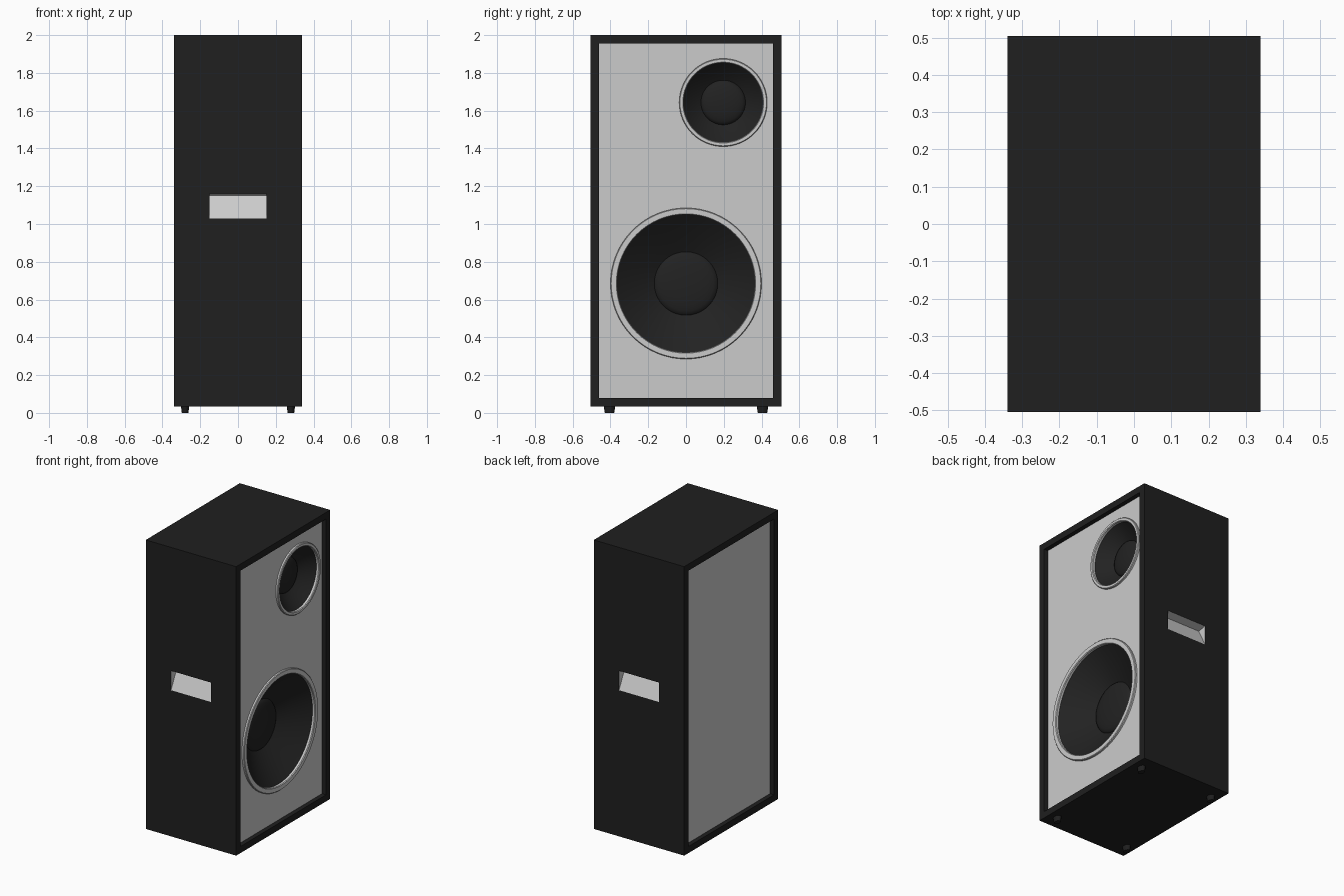
import bpy, bmesh
from math import radians, tau, sin, cos, pi

if "Cube" in bpy.data.objects:
    bpy.data.objects.remove(bpy.data.objects["Cube"])


def material(name, v):
    m = bpy.data.materials.new(name)
    m.diffuse_color = (v, v, v, 1)
    m.use_nodes = True
    m.node_tree.nodes["Principled BSDF"].inputs["Base Color"].default_value = m.diffuse_color
    return m


BLACK = material("black_paint", 0.014)
CONE = material("black_cone", 0.016)


def finish(name, bm, mat=None, smooth=False):
    bmesh.ops.recalc_face_normals(bm, faces=bm.faces)
    me = bpy.data.meshes.new(name)
    bm.to_mesh(me)
    bm.free()
    ob = bpy.data.objects.new(name, me)
    bpy.context.collection.objects.link(ob)
    if mat:
        me.materials.append(mat)
    if smooth:
        bpy.ops.object.select_all(action='DESELECT')
        ob.select_set(True)
        bpy.context.view_layer.objects.active = ob
        bpy.ops.object.shade_smooth_by_angle(angle=radians(35))
    return ob


def box(name, lo, hi, mat=None):
    bm = bmesh.new()
    bmesh.ops.create_cube(bm, size=1)
    for v in bm.verts:
        v.co = [(a + b) / 2 + c * (b - a) for a, b, c in zip(lo, hi, v.co)]
    return finish(name, bm, mat)


def lathe(name, profile, y, z, mat=None, steps=64):
    # profile of (radius, x), turned around an axis along x
    bm = bmesh.new()
    vs = [bm.verts.new((x, y + r, z)) for r, x in profile]
    for a, b in zip(vs, vs[1:]):
        bm.edges.new((a, b))
    bmesh.ops.spin(bm, geom=bm.verts[:] + bm.edges[:], cent=(0, y, z), axis=(1, 0, 0),
                   angle=tau, steps=steps)
    bmesh.ops.remove_doubles(bm, verts=bm.verts, dist=1e-5)
    ob = finish(name, bm, mat, True)
    return ob


def cut(ob, cutters):
    for c in cutters:
        c.hide_render = True
        mod = ob.modifiers.new("cut", 'BOOLEAN')
        mod.operation, mod.object, mod.solver = 'DIFFERENCE', c, 'EXACT'
        bpy.context.view_layer.objects.active = ob
        bpy.ops.object.modifier_apply(modifier=mod.name)
        bpy.data.objects.remove(c)


# Cabinet: four walls open at the speaker side and the back
cabinet = box("cabinet", (-0.34, -0.505, 0.035), (0.34, 0.505, 2.0), BLACK)
cut(cabinet, [
    box("tunnel_cutter", (-0.5, -0.46, 0.08), (0.5, 0.46, 1.955)),
    box("handle_cutter", (-0.151, -0.7, 1.029), (0.151, 0.7, 1.161)),
])

# Recessed panels
box("back_panel", (-0.31, -0.46, 0.08), (-0.29, 0.46, 1.955))
baffle = box("front_baffle", (0.29, -0.46, 0.08), (0.31, 0.46, 1.955))

# Drivers: name, y, z, ring radius, opening radius, cap radius, rim x, cap x
DRIVERS = [("woofer", 0.0, 0.685, 0.40, 0.365, 0.168, 0.325, 0.165),
           ("midrange", 0.197, 1.643, 0.233, 0.21, 0.118, 0.325, 0.222)]
for name, y, z, R, r, c, rim, deep in DRIVERS:
    bm = bmesh.new()
    bmesh.ops.create_cone(bm, cap_ends=True, segments=64, radius1=r + 0.01,
                          radius2=r + 0.01, depth=0.2)
    for v in bm.verts:
        v.co = (0.3 + v.co.z, y + v.co.x, z + v.co.y)
    cut(baffle, [finish("hole_cutter", bm)])
    lathe(name + "_ring", [(R, 0.305), (R, rim - 0.004), (R - 0.004, rim),
                           (r + 0.004, rim), (r, rim - 0.005), (r, 0.3)], y, z)
    lathe(name + "_cone", [(r, 0.305), ((r + c) / 2, (0.305 + deep) / 2 - 0.008),
                           (c, deep)], y, z, CONE)
    dome = [(c * cos(i * pi / 12), deep + 0.03 * sin(i * pi / 12)) for i in range(6)]
    lathe(name + "_dust_cap", dome + [(0, deep + 0.03)], y, z, CONE)

# Wedge-shaped handle pockets on both sides
for s, side in ((-1, "front"), (1, "rear")):
    bm = bmesh.new()
    low, deep, top = [[bm.verts.new((x, s * y, z)) for x in (-0.151, 0.151)]
                      for y, z in ((0.505, 1.029), (0.445, 1.15), (0.505, 1.161))]
    for a, b in ((low, deep), (deep, top)):
        bm.faces.new((a[0], a[1], b[1], b[0]))
    for i in (0, 1):
        bm.faces.new((low[i], deep[i], top[i]))
    for v in bm.verts:
        v.co.x *= 0.15 / 0.151
    cup = finish(side + "_handle_cup", bm)
    cup.data.flip_normals()

# Feet
for sx in (-1, 1):
    for sy in (-1, 1):
        bm = bmesh.new()
        bmesh.ops.create_cone(bm, cap_ends=True, segments=24, radius1=0.8, radius2=1,
                              depth=0.037)
        for v in bm.verts:
            v.co = (sx * 0.28 + v.co.x * 0.022, sy * 0.405 + v.co.y * 0.031,
                    v.co.z + 0.0185)
        finish("foot", bm, BLACK, True)
